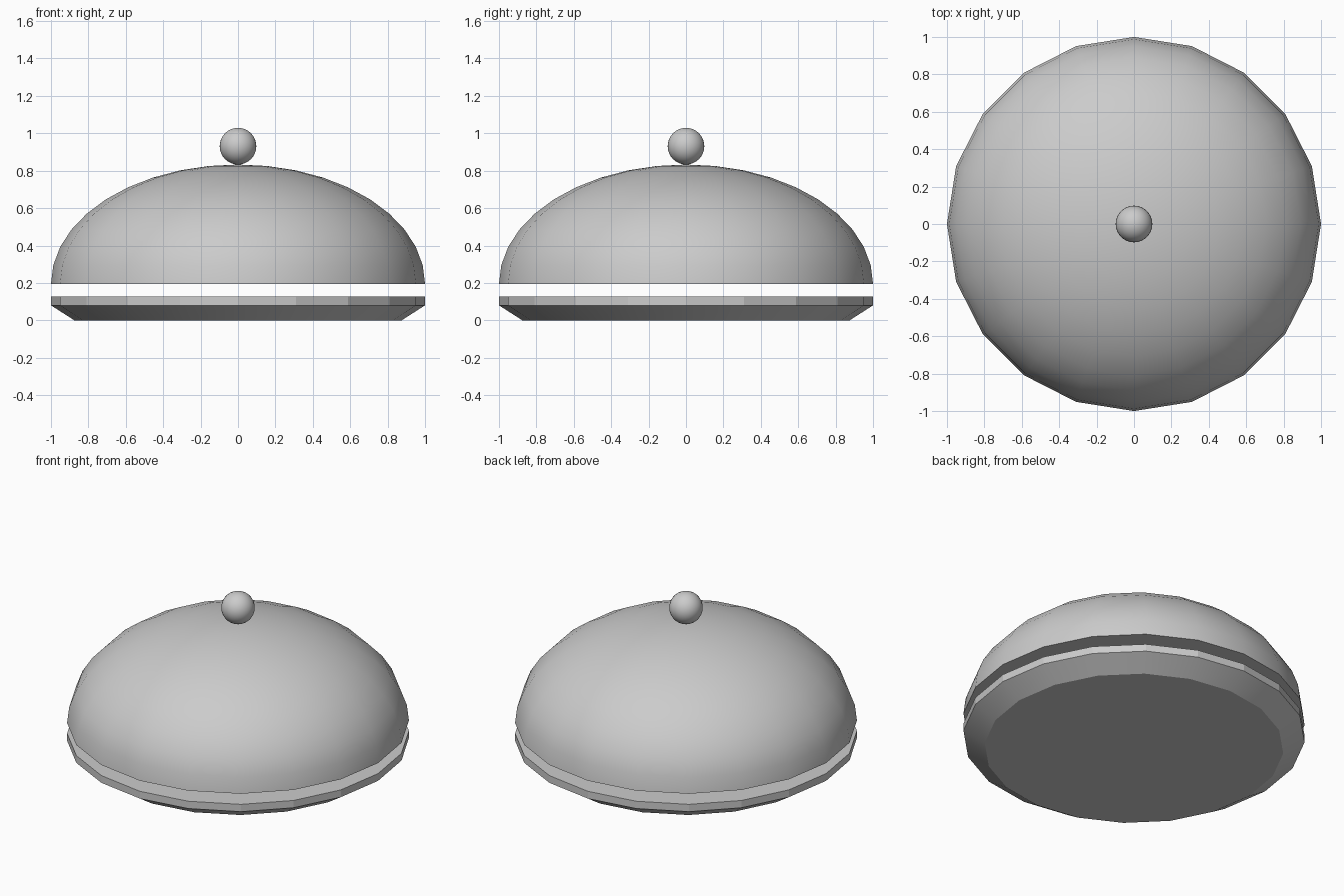
import bpy, bmesh
from math import sin, cos, pi, radians

if "Cube" in bpy.data.objects:
    bpy.data.objects.remove(bpy.data.objects["Cube"])

SIDES = 20


def lathe(name, profile, sides, angle):
    """Revolve (radius, z) points about z; radius 0 makes a pole, open ends get capped."""
    bm = bmesh.new()
    rings = []
    for r, z in profile:
        n = 1 if r == 0 else sides
        rings.append([bm.verts.new((r * cos(2 * pi * i / sides),
                                    r * sin(2 * pi * i / sides), z)) for i in range(n)])
    for a, b in zip(rings, rings[1:]):
        for i in range(sides):
            j = (i + 1) % sides
            if len(b) == 1:
                bm.faces.new((a[i], a[j], b[0]))
            elif len(a) == 1:
                bm.faces.new((a[0], b[j], b[i]))
            else:
                bm.faces.new((a[i], a[j], b[j], b[i]))
    for ring in (rings[0], rings[-1]):
        if len(ring) > 1:
            bm.faces.new(ring)
    bmesh.ops.recalc_face_normals(bm, faces=bm.faces)
    mesh = bpy.data.meshes.new(name)
    bm.to_mesh(mesh)
    bm.free()
    obj = bpy.data.objects.new(name, mesh)
    bpy.context.collection.objects.link(obj)
    bpy.ops.object.select_all(action='DESELECT')
    obj.select_set(True)
    bpy.context.view_layer.objects.active = obj
    bpy.ops.object.shade_smooth_by_angle(angle=radians(angle))
    return obj


# Base plate: smooth sloped underside, faceted upright rim
lathe("base_plate", [(0.875, 0), (1, 0.08), (1, 0.127)], SIDES, 15)

# Domed cover: squashed half sphere hovering just above the plate
dome = [(cos(pi / 20 * k), 0.195 + 0.638 * sin(pi / 20 * k)) for k in range(10)]
lathe("dome_cover", dome + [(0, 0.833)], SIDES, 30)

# Ball handle on top
ball = [(0.098 * sin(pi * k / 16), 0.931 - 0.098 * cos(pi * k / 16)) for k in range(1, 16)]
lathe("knob", [(0, 0.833)] + ball + [(0, 1.029)], 32, 30)
